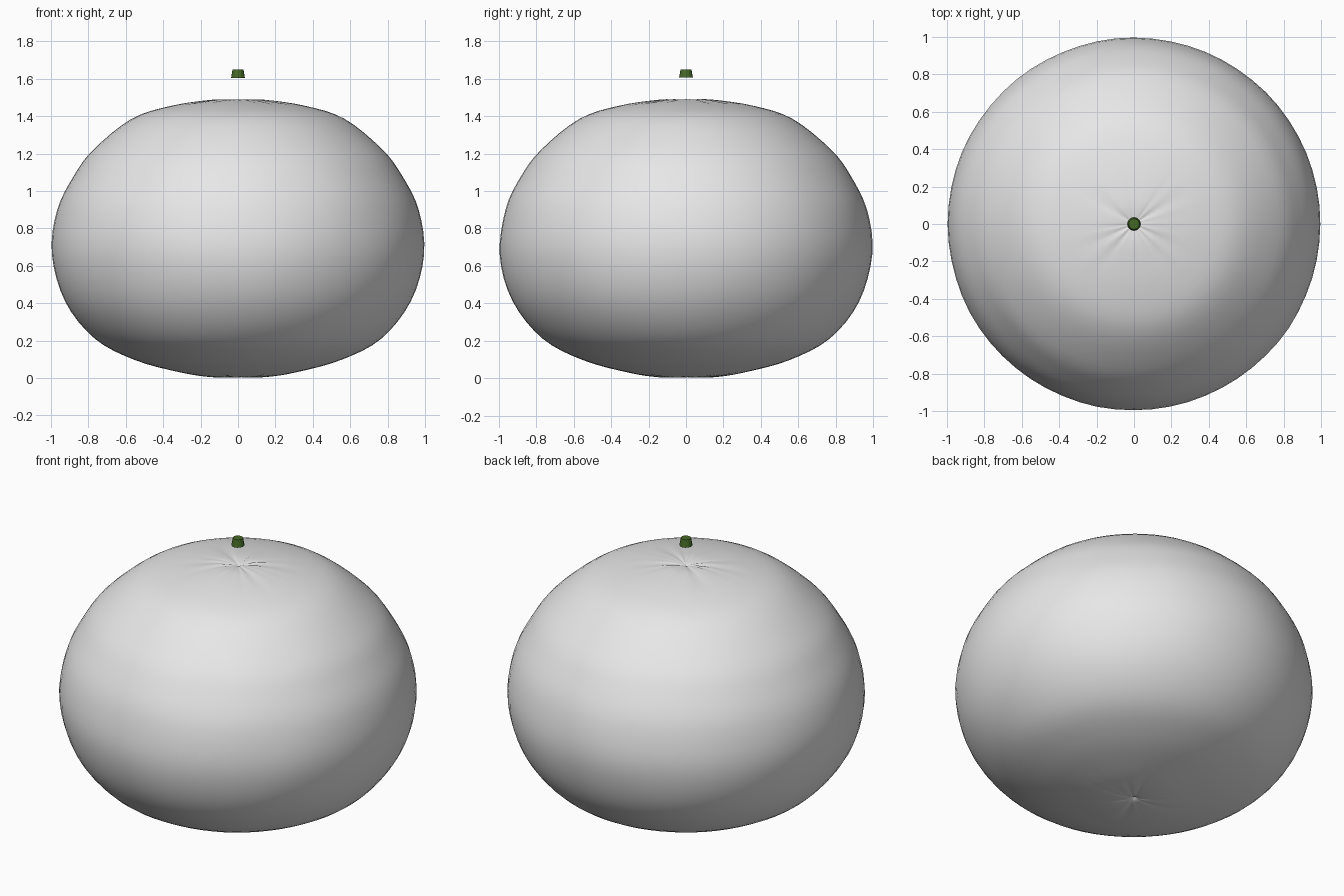
import bpy, bmesh, math
from mathutils import Vector, noise

cube = bpy.data.objects.get("Cube")
if cube:
    bpy.data.objects.remove(cube, do_unlink=True)


def material(name, colour):
    mat = bpy.data.materials.new(name)
    mat.use_nodes = True
    mat.diffuse_color = colour
    mat.node_tree.nodes["Principled BSDF"].inputs["Base Color"].default_value = colour
    return mat


def lathe(name, profile, sides, mat, shape=lambda p, angle: p):
    """Revolve (radius, height) points about z; zero radius makes a pole."""
    bm = bmesh.new()
    rings = []
    for r, z in profile:
        count = 1 if r < 1e-6 else sides
        angles = [math.tau * i / sides for i in range(count)]
        rings.append([bm.verts.new(shape(Vector((r * math.cos(a), r * math.sin(a), z)), a))
                      for a in angles])
    for low, high in zip(rings, rings[1:]):
        for i in range(sides):
            j = (i + 1) % sides
            corners = [low[i % len(low)], low[j % len(low)],
                       high[j % len(high)], high[i % len(high)]]
            bm.faces.new(list(dict.fromkeys(corners)))
    bmesh.ops.recalc_face_normals(bm, faces=bm.faces)
    mesh = bpy.data.meshes.new(name)
    bm.to_mesh(mesh)
    bm.free()
    mesh.materials.append(mat)
    obj = bpy.data.objects.new(name, mesh)
    bpy.context.collection.objects.link(obj)
    return obj


def smooth_profile(points, steps):
    """Catmull-Rom curve through the profile points."""
    pts = [Vector(p) for p in points]
    pts = [pts[0]] + pts + [pts[-1]]
    out = []
    for a, b, c, d in zip(pts, pts[1:], pts[2:], pts[3:]):
        for s in range(steps):
            t = s / steps
            out.append(b + (c - a) * t / 2 + (2 * a - 5 * b + 4 * c - d) * t * t / 2
                       + (3 * b - a - 3 * c + d) * t ** 3 / 2)
    return out + [pts[-1]]


def rind(p, angle):
    """Soft lumps everywhere, with creases radiating from both poles."""
    r = math.hypot(p.x, p.y)
    lumps = 1 + 0.004 * noise.noise(p * 3)
    fade = min(r / 0.08, 1) * max(0, 1 - r / 0.4)
    ray = Vector((math.cos(angle), math.sin(angle), p.z)) * 4
    crease = 0.012 * fade * noise.noise(ray)
    inward = -1 if p.z > 0.7 else 1
    return Vector((p.x * lumps, p.y * lumps, p.z + inward * abs(crease)))


# Squat round fruit, lightly puckered at both poles
outline = [(0, 0.025), (0.04, 0.006), (0.15, 0.005), (0.31, 0.03), (0.55, 0.096),
           (0.765, 0.21), (0.925, 0.41), (0.995, 0.66), (0.965, 0.9), (0.88, 1.08),
           (0.775, 1.22), (0.57, 1.385), (0.36, 1.455), (0.14, 1.488), (0.04, 1.486),
           (0, 1.475)]
fruit = lathe("fruit_body", smooth_profile(outline, 4), 64,
              material("pale grey", (0.8, 0.8, 0.8, 1)), rind)
for poly in fruit.data.polygons:
    poly.use_smooth = True

# Small tapered stem floating above the fruit
lathe("stem", [(0, 1.605), (0.037, 1.605), (0.029, 1.65), (0, 1.65)], 12,
      material("stem green", (0.06, 0.14, 0.02, 1)))
